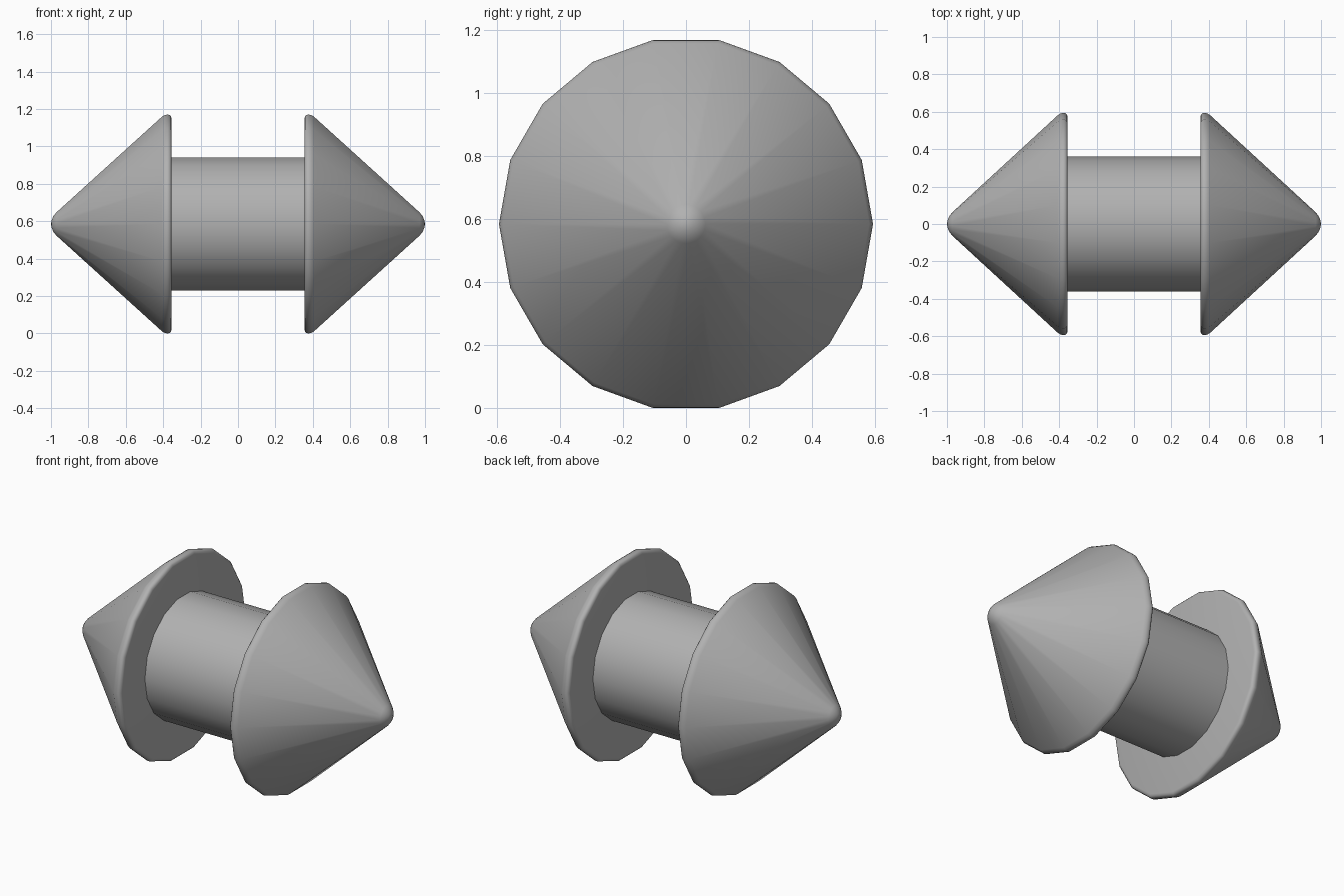
import bpy, bmesh
from math import cos, sin, tau, radians

if "Cube" in bpy.data.objects:
    bpy.data.objects.remove(bpy.data.objects["Cube"])

SIDES = 18
CENTRE_Z = 0.585

# Dark grey finish
grey = bpy.data.materials.new("dark_grey")
grey.diffuse_color = (0.44, 0.44, 0.44, 1)
grey.use_nodes = True
grey.node_tree.nodes["Principled BSDF"].inputs["Base Color"].default_value = grey.diffuse_color


def lathe(name, profile):
    """Revolve (x, radius) points around the x axis; radius 0 closes to a pole, ends are capped."""
    bm = bmesh.new()
    rings = []
    for x, r in profile:
        if r == 0:
            rings.append([bm.verts.new((x, 0, 0))] * SIDES)
        else:
            rings.append([bm.verts.new((x, r * cos(tau * i / SIDES), r * sin(tau * i / SIDES)))
                          for i in range(SIDES)])
    for a, b in zip(rings, rings[1:]):
        for i in range(SIDES):
            j = (i + 1) % SIDES
            bm.faces.new(list(dict.fromkeys((a[i], a[j], b[j], b[i]))))
    for ring in (rings[0], rings[-1]):
        if len(set(ring)) == SIDES:
            bm.faces.new(ring)
    bmesh.ops.recalc_face_normals(bm, faces=bm.faces)
    mesh = bpy.data.meshes.new(name)
    bm.to_mesh(mesh)
    bm.free()
    mesh.materials.append(grey)
    obj = bpy.data.objects.new(name, mesh)
    obj.location.z = CENTRE_Z
    bpy.context.collection.objects.link(obj)
    bpy.ops.object.select_all(action='DESELECT')
    obj.select_set(True)
    bpy.context.view_layer.objects.active = obj
    bpy.ops.object.shade_smooth_by_angle(angle=radians(40))
    return obj


# Central bar
lathe("central_bar", [(-0.36, 0.362), (0.36, 0.362)])

# Cone heads: rounded rim, straight slope and blunt tip, mirrored to the other end
heads = lathe("cone_heads", [
    (0.355, 0.572), (0.358, 0.584), (0.366, 0.592), (0.378, 0.594),
    (0.393, 0.591), (0.407, 0.582),
    (0.972, 0.062), (0.986, 0.044), (0.996, 0.022), (1.0, 0)])
mirror = heads.modifiers.new("mirror", 'MIRROR')
mirror.use_axis = (True, False, False)
mirror.use_mirror_merge = False
